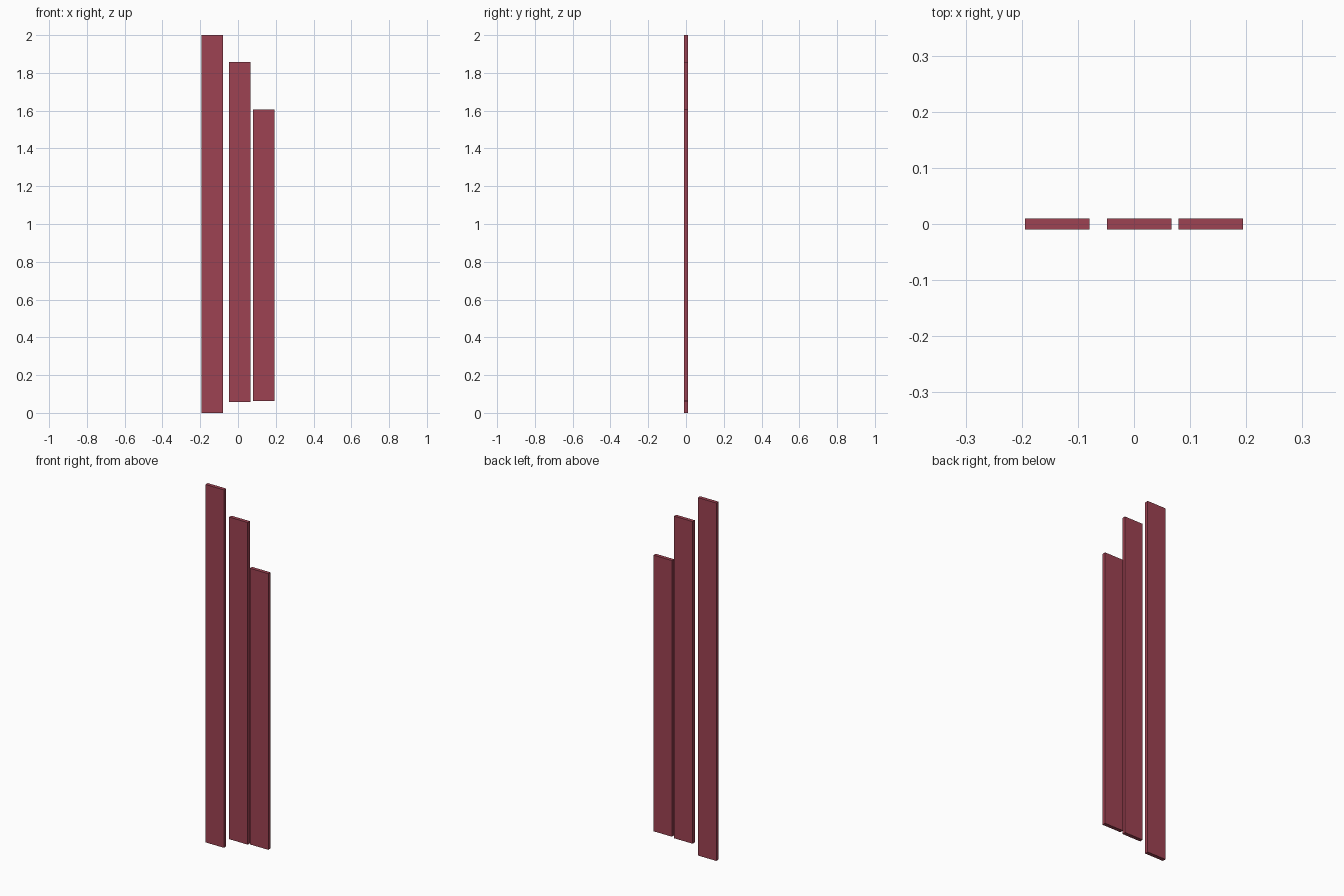
import bpy

if "Cube" in bpy.data.objects:
    bpy.data.objects.remove(bpy.data.objects["Cube"])

# Shared painted-wood colour
paint = bpy.data.materials.new("red_paint")
paint.diffuse_color = (0.34, 0.055, 0.085, 1.0)
paint.use_nodes = True
paint.node_tree.nodes["Principled BSDF"].inputs["Base Color"].default_value = paint.diffuse_color

WIDTH, THICK = 0.1145, 0.02


def plank(name, x, bottom, top):
    bpy.ops.mesh.primitive_cube_add(size=1, location=(x, 0, (bottom + top) / 2))
    ob = bpy.context.object
    ob.name = name
    ob.scale = (WIDTH, THICK, top - bottom)
    bpy.ops.object.transform_apply(location=False, rotation=False, scale=True)
    ob.data.materials.append(paint)


# Three upright boards: centre x, bottom z, top z
plank("long_plank", -0.137, 0.0, 2.0)
plank("middle_plank", 0.0095, 0.057, 1.857)
plank("short_plank", 0.137, 0.062, 1.605)
